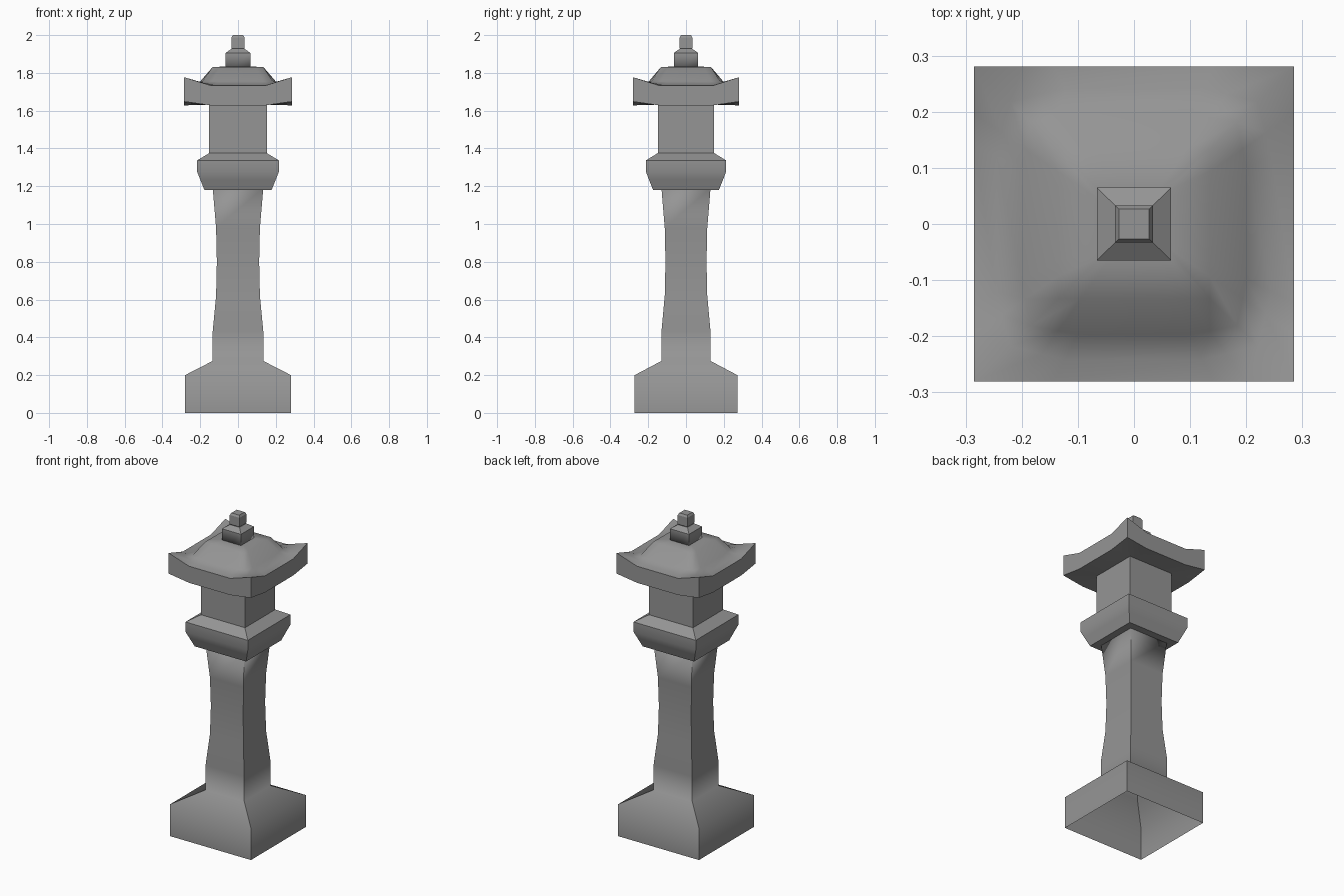
import bpy, bmesh

old = bpy.data.objects.get("Cube")
if old:
    bpy.data.objects.remove(old, do_unlink=True)

stone = bpy.data.materials.new("grey stone")
stone.use_nodes = True
grey = (0.3, 0.3, 0.3, 1)
stone.diffuse_color = grey
stone.node_tree.nodes["Principled BSDF"].inputs["Base Color"].default_value = grey


def square_ring(half, depth, z, steps=(-1,), lift=None, cut=0):
    """Points round a square; lift raises and cut pulls in those near corners."""
    pts = []
    for side in range(4):
        for u in steps:
            rise = max(0, (abs(u) - 0.5) / 0.5) if lift else 0
            k = half * (1 - cut * max(0, (abs(u) - 0.5) / 0.5))
            x, y = u * k, -k
            for _ in range(side):
                x, y = -y, x
            pts.append((x, y * depth, z + (lift or 0) * rise))
    return pts


def loft(name, rings, sharp_rings=(), corner_step=1, cap_bottom=True, cap_top=True):
    """Skin a stack of rings; corners and the chosen rings stay sharp."""
    bm = bmesh.new()
    rows = [[bm.verts.new(p) for p in ring] for ring in rings]
    n = len(rows[0])
    for a, b in zip(rows, rows[1:]):
        for i in range(n):
            j = (i + 1) % n
            bm.faces.new((a[i], a[j], b[j], b[i]))
    if cap_bottom:
        bm.faces.new(rows[0][::-1])
    if cap_top:
        bm.faces.new(rows[-1])
    for f in bm.faces:
        f.smooth = True
    for r in sharp_rings:
        for i in range(n):
            bm.edges.get((rows[r][i], rows[r][(i + 1) % n])).smooth = False
    if corner_step:
        for a, b in zip(rows, rows[1:]):
            for i in range(0, n, corner_step):
                bm.edges.get((a[i], b[i])).smooth = False
    mesh = bpy.data.meshes.new(name)
    bm.to_mesh(mesh)
    bm.free()
    mesh.materials.append(stone)
    obj = bpy.data.objects.new(name, mesh)
    bpy.context.collection.objects.link(obj)
    return obj


def square_part(name, profile, depth, sharp_rings=(), **caps):
    return loft(name, [square_ring(h, depth, z) for h, z in profile], sharp_rings, **caps)


# Plinth flowing into the waisted column, open underneath
square_part("plinth_and_column",
            [(0.28, 0), (0.28, 0.2), (0.134, 0.275), (0.134, 0.43), (0.116, 0.62),
             (0.112, 0.8), (0.116, 0.98), (0.134, 1.19)],
            0.97, cap_bottom=False)

# Platform collar with a rounded underside
square_part("collar",
            [(0.178, 1.18), (0.2, 1.235), (0.216, 1.275), (0.216, 1.337), (0.153, 1.375)],
            0.98, sharp_rings=(0, 3, 4))

# Lantern chamber
square_part("lantern_chamber", [(0.153, 1.37), (0.153, 1.635)], 0.97, sharp_rings=(0, 1))

# Roof with upturned corners
steps = (-1, -0.7, -0.5, 0.5, 0.7)
roof = [
    square_ring(0.15, 0.98, 1.632, steps),
    square_ring(0.285, 0.985, 1.628, steps, lift=0.02),
    square_ring(0.285, 0.985, 1.732, steps, lift=0.045),
    square_ring(0.245, 0.985, 1.737, steps, lift=0.012, cut=0.1),
    square_ring(0.2, 0.985, 1.755, steps, cut=0.08),
    square_ring(0.135, 0.985, 1.83, steps),
    square_ring(0.06, 0.985, 1.835, steps),
]
roof_obj = loft("roof", roof, sharp_rings=(1, 2), corner_step=0)

# Keep the four eave corners crisp
for e in roof_obj.data.edges:
    a, b = (roof_obj.data.vertices[i].co for i in e.vertices)
    if abs(a.x) > 0.284 and abs(a.y) > 0.28 and (a - b).xy.length < 0.001:
        e.use_edge_sharp = True

# Cap block and finial
square_part("cap_block", [(0.066, 1.825), (0.066, 1.905), (0.034, 1.928)],
            0.98, sharp_rings=(1, 2))
square_part("finial", [(0.027, 1.92), (0.034, 1.932), (0.034, 1.988), (0.027, 2.0)],
            0.98, sharp_rings=(1, 2, 3))
